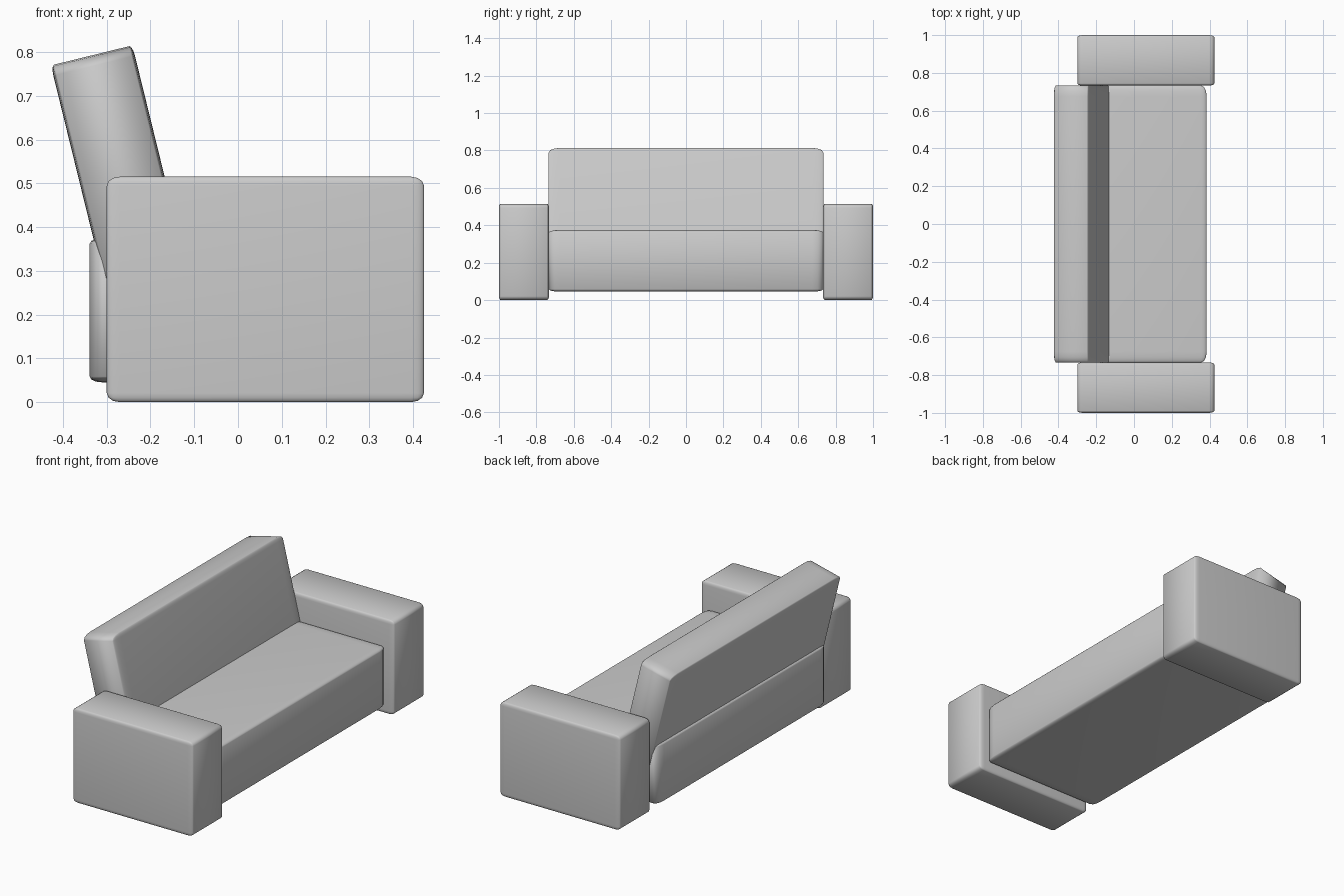
import bpy
from math import radians

cube = bpy.data.objects.get("Cube")
if cube:
    bpy.data.objects.remove(cube, do_unlink=True)

# Upholstery colour
fabric = bpy.data.materials.new("grey_fabric")
fabric.use_nodes = True
grey = (0.6, 0.6, 0.6, 1)
fabric.diffuse_color = grey
fabric.node_tree.nodes["Principled BSDF"].inputs["Base Color"].default_value = grey


def cushion(name, centre, size, tilt=0):
    """Rounded block whose edge rounding stretches with its proportions."""
    bpy.ops.mesh.primitive_cube_add(size=1, location=centre)
    block = bpy.context.object
    block.name = name
    block.scale = size
    block.rotation_euler.y = radians(tilt)
    block.data.materials.append(fabric)
    bevel = block.modifiers.new("rounded_edges", "BEVEL")
    bevel.width = 0.04
    bevel.segments = 3
    bpy.ops.object.modifier_apply(modifier=bevel.name)
    bpy.ops.object.shade_smooth_by_angle(angle=radians(40))
    return block


# Seat block, the sofa faces +x
cushion("seat", (0.023, 0, 0.21), (0.724, 1.466, 0.33))

# Backrest leaning backwards, its foot sunk into the seat
cushion("backrest", (-0.263, 0, 0.501), (0.192, 1.468, 0.6), -13.8)

# Armrests at both ends
for side, sign in (("left", 1), ("right", -1)):
    cushion(side + "_armrest", (0.0625, sign * 0.8665, 0.2575), (0.725, 0.267, 0.515))
